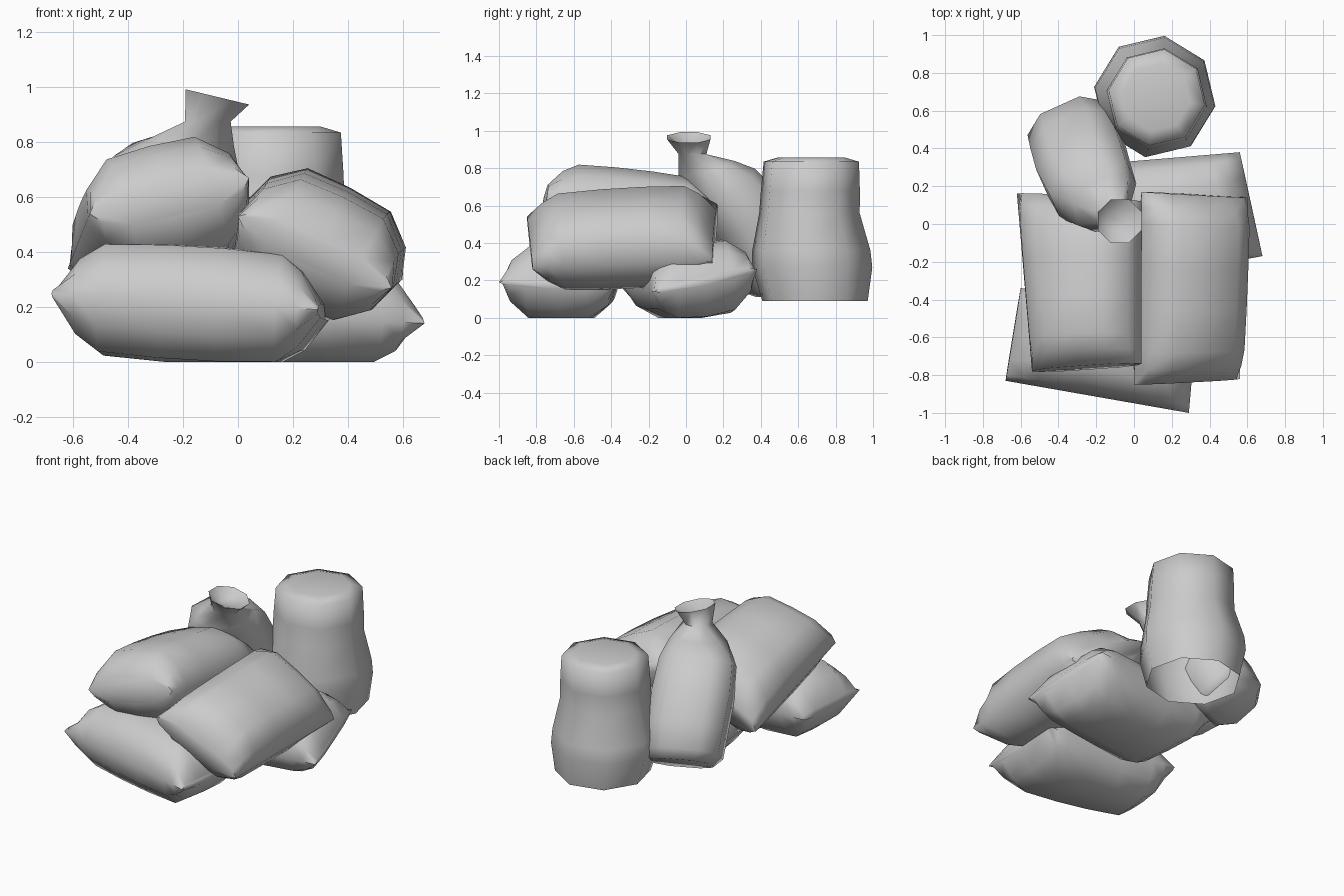
import bpy, bmesh, math
from mathutils import Vector

if "Cube" in bpy.data.objects:
    bpy.data.objects.remove(bpy.data.objects["Cube"])


def loft(name, rings, cap_first=True):
    """Skin a list of equal-length point rings into a smooth-shaded object."""
    bm = bmesh.new()
    loops = [[bm.verts.new((p[0], p[1], max(p[2], 0.0))) for p in r] for r in rings]
    n = len(loops[0])
    for a, b in zip(loops, loops[1:]):
        for i in range(n):
            j = (i + 1) % n
            bm.faces.new((a[i], a[j], b[j], b[i]))
    if cap_first:
        bm.faces.new(loops[0][::-1])
    bm.faces.new(loops[-1])
    bmesh.ops.recalc_face_normals(bm, faces=bm.faces)
    me = bpy.data.meshes.new(name)
    bm.to_mesh(me)
    bm.free()
    ob = bpy.data.objects.new(name, me)
    bpy.context.collection.objects.link(ob)
    bpy.ops.object.select_all(action='DESELECT')
    ob.select_set(True)
    bpy.context.view_layer.objects.active = ob
    bpy.ops.object.shade_smooth_by_angle(angle=math.radians(75))
    return ob


# Cross-section of a lying sack: width, thickness
SECTION = [(-.5, 0), (-.44, .27), (-.27, .48), (0, .5), (.27, .48), (.44, .27),
           (.5, 0), (.44, -.27), (.27, -.48), (0, -.5), (-.27, -.48), (-.44, -.27)]
# Stations along a lying sack: position, fullness
STATIONS = [(0, 0), (.08, .62), (.17, .94), (.4, 1), (.62, 1), (.84, .94), (.92, .62), (1, 0)]


def lying_sack(name, a0, a1, b0, b1, thick, end=.06):
    """Pillow sack between two sewn end edges a0-a1 and b0-b1; end = their fullness."""
    a0, a1, b0, b1 = map(Vector, (a0, a1, b0, b1))
    nrm = ((a1 + b1 - a0 - b0).cross(b0 + b1 - a0 - a1)).normalized()
    rings = []
    for t, k in STATIONS:
        l, r = a0.lerp(b0, t), a1.lerp(b1, t)
        k = end + (1 - end) * k
        rings.append([l.lerp(r, u + .5) + nrm * (v * thick * k) for u, v in SECTION])
    return loft(name, rings)


# Two bottom sacks
lying_sack("bottom_front_sack", (-.68, -.83, .25), (-.60, -.34, .22),
           (.29, -1.0, .19), (.34, -.38, .17), .43, .12)
lying_sack("bottom_back_sack", (-.28, -.35, .17), (-.40, .30, .22),
           (.68, -.17, .14), (.56, .38, .26), .41, .12)

# Two sacks stacked on top
lying_sack("upper_left_sack", (-.54, -.78, .54), (.04, -.74, .67),
           (-.62, .16, .34), (.04, .12, .60), .45, .35)
lying_sack("upper_right_sack", (.0, -.85, .53), (.56, -.82, .27),
           (.04, .17, .60), (.60, .14, .30), .45, .25)


def oval(c, s, n, ws, wn, sides=8, power=.8, lift=0, phase=.5):
    """Rounded ring around c, spanned by the axes s and n."""
    pts = []
    for i in range(sides):
        a = 2 * math.pi * (i + phase) / sides
        ca, sa = math.cos(a), math.sin(a)
        x = math.copysign(abs(ca) ** power, ca)
        y = math.copysign(abs(sa) ** power, sa)
        pts.append(Vector(c) + s * (x * ws) + n * (y * wn) + Vector((0, 0, lift * -x)))
    return pts


# Standing sack, bottom left open
X, Y = Vector((1, 0, 0)), Vector((0, 1, 0))
profile = [(.09, .285, .69, .12), (.27, .325, .675, .11), (.36, .32, .67, .11),
           (.56, .272, .66, .12), (.68, .268, .665, .12), (.835, .258, .67, .12), (.858, .18, .67, .12)]
loft("standing_sack", [oval((cx, cy, z), X, Y, r, r, 8, 1, 0, -.2) for z, r, cy, cx in profile],
     cap_first=False)

# Leaning sack with a tied neck and open flared mouth
side = Vector((.91, .41, 0))
axis = Vector((-.23, .51, -.83)).normalized()
nrm = axis.cross(side).normalized()
if nrm.z < 0:
    nrm = -nrm
tilted = (nrm + Vector((0, 1, 0))).normalized()
body = [((-.33, .52, .19), .19, .15), ((-.33, .49, .24), .235, .195), ((-.30, .42, .38), .25, .205),
        ((-.27, .31, .55), .25, .205), ((-.22, .19, .70), .235, .185)]
rings = [oval(c, side, nrm, ws, wn, 8, .75) for c, ws, wn in body]
rings.append(oval((-.165, .11, .80), side, tilted, .165, .14, 8, .9))
rings.append(oval((-.11, .035, .875), X, Y, .09, .08, 8, 1))
rings.append(oval((-.075, .015, .965), X, Y, .125, .125, 8, 1, .03))
rings.append(oval((-.09, .02, .925), X, Y, .06, .06, 8, 1))
loft("leaning_tied_sack", rings)
